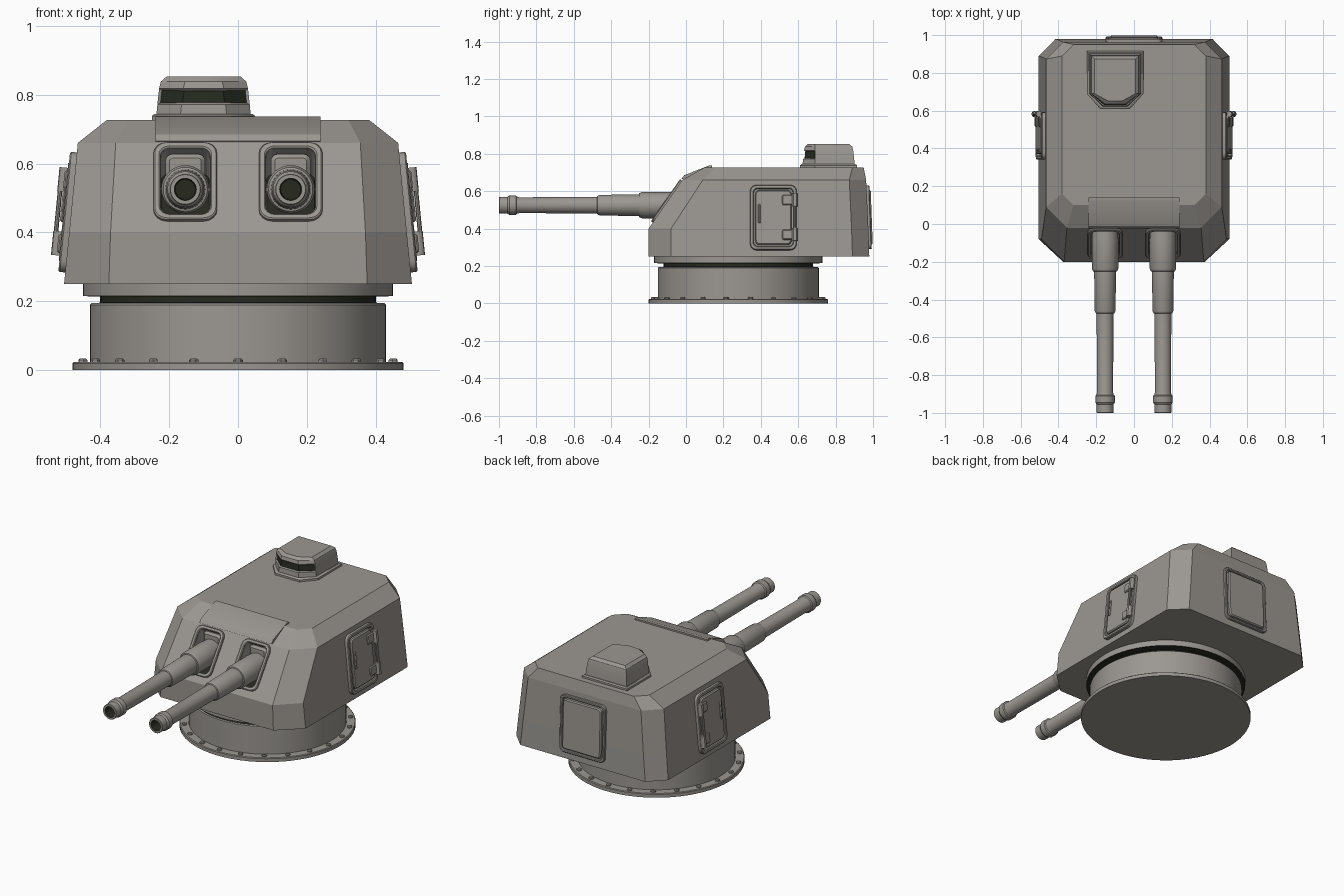
import bpy, bmesh, math
from mathutils import Matrix, Vector

if "Cube" in bpy.data.objects:
    bpy.data.objects.remove(bpy.data.objects["Cube"])


def material(name, rgb):
    m = bpy.data.materials.new(name)
    m.diffuse_color = (*rgb, 1)
    m.use_nodes = True
    m.node_tree.nodes["Principled BSDF"].inputs["Base Color"].default_value = m.diffuse_color
    return m


GREY = material("warm grey paint", (0.33, 0.31, 0.285))
DARK = material("dark recess", (0.02, 0.023, 0.014))
ID = Matrix.Identity(4)


def loft(name, rings, M=ID, dark=(), cap=True):
    """Bridge equal-length rings; without caps the last ring joins the first."""
    bm = bmesh.new()
    vs = [[bm.verts.new(M @ Vector(p)) for p in r] for r in rings]
    n = len(vs[0])
    for k in range(len(vs) - 1 if cap else len(vs)):
        a, b = vs[k], vs[(k + 1) % len(vs)]
        for i in range(n):
            f = bm.faces.new((a[i], a[(i + 1) % n], b[(i + 1) % n], b[i]))
            f.material_index = int(k in dark)
    if cap:
        bm.faces.new(vs[0])
        bm.faces.new(vs[-1]).material_index = int(len(vs) - 1 in dark)
    bmesh.ops.recalc_face_normals(bm, faces=bm.faces)
    me = bpy.data.meshes.new(name)
    bm.to_mesh(me)
    bm.free()
    me.materials.append(GREY)
    me.materials.append(DARK)
    ob = bpy.data.objects.new(name, me)
    bpy.context.collection.objects.link(ob)
    return ob


def lathe(name, prof, M=ID, n=48, dark=()):
    circ = [(math.cos(2 * math.pi * i / n), math.sin(2 * math.pi * i / n)) for i in range(n)]
    return loft(name, [[(r * c, r * s, z) for c, s in circ] for r, z in prof], M, dark)


def rrect(w, h, r, z, u=0, v=0):
    pts = []
    for q, (sx, sy) in enumerate(((1, 1), (-1, 1), (-1, -1), (1, -1))):
        for k in range(5):
            a = (q + k / 4) * math.pi / 2
            pts.append((u + sx * (w / 2 - r) + r * math.cos(a), v + sy * (h / 2 - r) + r * math.sin(a), z))
    return pts


def plate(name, M, w, h, t, r=0.01, u=0, v=0, z0=-0.01, b=0.005, dark=()):
    return loft(name, [rrect(w, h, r, z0, u, v), rrect(w, h, r, t - b, u, v),
                       rrect(w - 2 * b, h - 2 * b, max(r - b, 0.001), t, u, v)], M, dark)


def rim(name, M, w, h, t, r, wid, b=0.004):
    i = 2 * wid
    return loft(name, [rrect(w, h, r, -0.01), rrect(w, h, r, t - b), rrect(w - 2 * b, h - 2 * b, r - b, t),
                       rrect(w - i + 2 * b, h - i + 2 * b, r - wid / 2, t),
                       rrect(w - i, h - i, r - wid / 2 - b / 2, t - b),
                       rrect(w - i, h - i, r - wid / 2 - b / 2, -0.01)], M, cap=False)


def plane(o, u, v):
    u, v = Vector(u).normalized(), Vector(v).normalized()
    M = Matrix((u, v, u.cross(v))).transposed().to_4x4()
    M.translation = o
    return M


# Round pedestal with dark groove, and its bolts
C = Matrix.Translation((0, 0.28, 0))
lathe("pedestal", [(0.48, 0), (0.48, 0.02), (0.476, 0.024), (0.43, 0.024), (0.43, 0.19), (0.425, 0.195),
                   (0.40, 0.196), (0.40, 0.214), (0.45, 0.215), (0.45, 0.26)], C, 64, dark=(5, 6, 7))
for i in range(22):
    R = C @ Matrix.Rotation(2 * math.pi * i / 22, 4, 'Z') @ Matrix.Translation((0, -0.455, 0))
    lathe("bolt", [(0.014, 0.02), (0.014, 0.03), (0.009, 0.034)], R, 6)


# Turret housing: chamfered rings
def oct_ring(z, hx, yf, yb, fx, fy, c):
    return [(hx, yb - c, z), (hx - c, yb, z), (c - hx, yb, z), (-hx, yb - c, z),
            (-hx, yf + fy, z), (fx - hx, yf, z), (hx - fx, yf, z), (hx, yf + fy, z)]


body = loft("turret_housing", [oct_ring(0.25, 0.505, -0.2, 0.98, 0.13, 0.12, 0.09),
                               oct_ring(0.40, 0.49, -0.2, 0.975, 0.12, 0.12, 0.09),
                               oct_ring(0.66, 0.465, -0.02, 0.963, 0.11, 0.11, 0.09),
                               oct_ring(0.727, 0.38, 0.10, 0.95, 0.06, 0.06, 0.06)])

# Brow plate over the guns
prof = [(-0.025, 0.665), (-0.01, 0.685), (0.12, 0.736), (0.14, 0.736), (0.14, 0.70), (0.02, 0.66)]
loft("brow_plate", [[(x, y, z) for y, z in prof] for x in (-0.24, 0.24)])

# Gun ports, mantlets and barrels
for s in (-1, 1):
    P = plane((s * 0.153, -0.1, 0.545), (1, 0, 0), (0, 0.18, 0.26))
    cut = plate("port_cutter", P, 0.142, 0.232, 0.06, 0.025, z0=-0.13)
    cut.hide_render = True
    cut.hide_viewport = True
    cut.display_type = 'WIRE'
    mod = body.modifiers.new("port", 'BOOLEAN')
    mod.object = cut
    mod.operation = 'DIFFERENCE'
    rim("port_frame", P, 0.185, 0.274, 0.012, 0.04, 0.02)
    plate("port_shadow", P, 0.141, 0.231, -0.122, 0.025, z0=-0.13, b=0.001, dark=(0, 1, 2))
    F = plane((s * 0.153, 0, 0.525), (1, 0, 0), (0, 0, 1))  # local z points forward (-y)
    plate("mantlet", F, 0.115, 0.155, 0.035, 0.02, v=0.025, z0=-0.06, b=0.012)
    lathe("gun_barrel", [(0.06, -0.08), (0.07, 0.08), (0.07, 0.235), (0.064, 0.25), (0.058, 0.252),
                         (0.055, 0.46), (0.05, 0.472), (0.045, 0.475), (0.042, 0.89), (0.046, 0.905),
                         (0.052, 0.91), (0.052, 0.945), (0.045, 0.955), (0.045, 0.998), (0.043, 1.0),
                         (0.032, 1.0), (0.029, 0.9)], F, 32, dark=(15, 16))

# Side doors with hinges and grip, mirrored
for s in (-1, 1):
    D = Matrix.Scale(s, 4, (1, 0, 0)) @ plane((0.4847, 0.467, 0.458), (0, 1, 0), (-0.0976, 0, 1))
    rim("side_door_frame", D, 0.25, 0.35, 0.02, 0.035, 0.02)
    plate("side_door", D, 0.195, 0.295, 0.022, 0.025, b=0.006)
    for v in (-0.093, 0.093):
        plate("hinge_leaf", D, 0.075, 0.055, 0.03, 0.008, u=0.085, v=v)
        lathe("hinge_knuckle", [(0.016, -0.035), (0.016, 0.035)],
              D @ Matrix.Translation((0.115, v, 0.03)) @ Matrix.Rotation(-math.pi / 2, 4, 'X'), 12)
    lathe("door_rod", [(0.007, -0.075), (0.007, 0.075)],
          D @ Matrix.Translation((0.112, 0, 0.038)) @ Matrix.Rotation(-math.pi / 2, 4, 'X'), 10)
    plate("door_latch", D, 0.015, 0.10, 0.03, 0.005, u=-0.075, v=0.02)

# Rear door
B = plane((0, 0.973, 0.46), (-1, 0, 0), (0, -0.037, 1))
rim("rear_door_frame", B, 0.30, 0.34, 0.014, 0.03, 0.016)
plate("rear_door", B, 0.255, 0.295, 0.02, 0.02, b=0.006)


# Lookout cupola with dark wrap-around visor
def cup(z, d):
    h, f, b = 0.138 + d, 0.622 - d, 0.903 + d
    return [(x - 0.1, y, z) for x, y in ((h, b), (-h, b), (-h, 0.69), (0.07 - h, f), (h - 0.07, f), (h, 0.69))]


loft("cupola_flange", [cup(0.715, 0.012), cup(0.738, 0.012), cup(0.744, 0.004)])
cupola = loft("cupola", [cup(0.73, 0), cup(0.772, -0.004), cup(0.818, -0.009), cup(0.838, -0.014), cup(0.852, -0.03)])
bm = bmesh.new()
bm.from_mesh(cupola.data)
visor = [f for f in bm.faces if f.normal.y < -0.3 and abs(f.calc_center_median().z - 0.795) < 0.01]
bmesh.ops.inset_region(bm, faces=visor, thickness=0.006, depth=-0.008)
for f in visor:
    f.material_index = 1
bm.to_mesh(cupola.data)
bm.free()

# Smooth round parts, keep hard edges
for ob in bpy.context.collection.objects:
    ob.select_set(ob is not body and not ob.hide_render)
bpy.context.view_layer.objects.active = cupola
bpy.ops.object.shade_smooth_by_angle(angle=math.radians(30))
